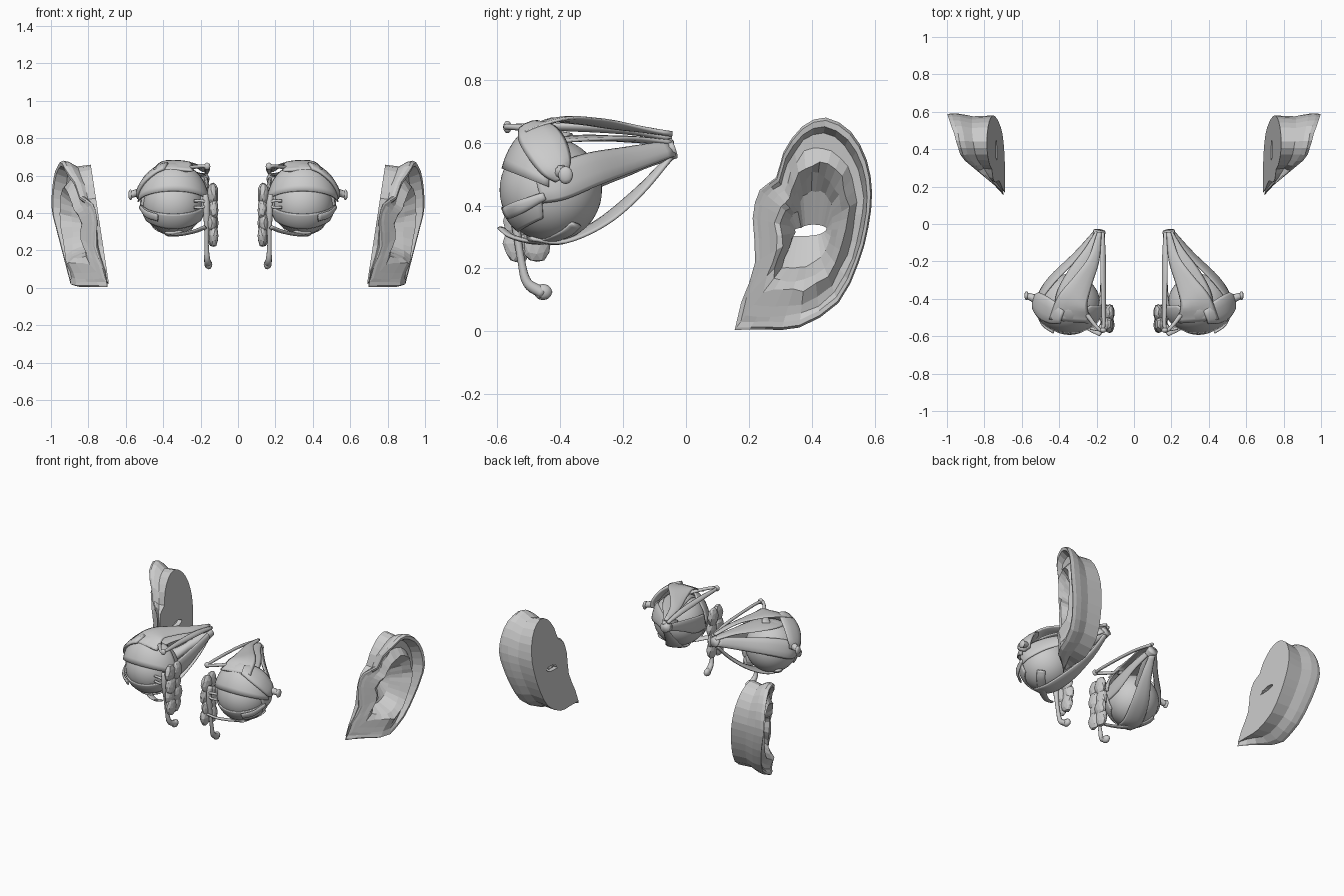
import bpy, bmesh, random
from math import sin, cos, pi, radians
from mathutils import Vector as V

if "Cube" in bpy.data.objects:
    bpy.data.objects.remove(bpy.data.objects["Cube"])

random.seed(4)
EYE = V((0.345, -0.43, 0.45))
APEX = V((0.185, -0.04, 0.58))


def both_sides(name, verts, faces, smooth=True):
    """Make a part on the +x side and its mirror image on the -x side."""
    for side, s in (("right", 1), ("left", -1)):
        me = bpy.data.meshes.new(name)
        me.from_pydata([(v[0] * s, v[1], v[2]) for v in verts], [], faces)
        bm = bmesh.new()
        bm.from_mesh(me)
        bmesh.ops.recalc_face_normals(bm, faces=bm.faces)
        bm.to_mesh(me)
        bm.free()
        me.polygons.foreach_set("use_smooth", [smooth] * len(me.polygons))
        bpy.context.collection.objects.link(bpy.data.objects.new(f"{name}_{side}", me))


def loft(rings, closed=False):
    """Join equal rings of points; cap the ends or close into a loop."""
    n, m = len(rings[0]), len(rings)
    verts = [p for r in rings for p in r]
    faces = [(i % m * n + j, i % m * n + (j + 1) % n, (i + 1) % m * n + (j + 1) % n, (i + 1) % m * n + j)
             for i in range(m if closed else m - 1) for j in range(n)]
    if not closed:
        faces += [tuple(range(n)), tuple(range((m - 1) * n, m * n))]
    return verts, faces


def spline(pts, k=5):
    """Catmull-Rom sampling of 3D points."""
    p = [V(q) for q in pts]
    p = [2 * p[0] - p[1]] + p + [2 * p[-1] - p[-2]]
    out = []
    for i in range(1, len(p) - 2):
        a, b, c, d = p[i - 1:i + 3]
        for j in range(k):
            t = j / k
            out.append(0.5 * (2 * b + (c - a) * t + (2 * a - 5 * b + 4 * c - d) * t * t
                              + (3 * b - a - 3 * c + d) * t ** 3))
    return out + [p[-2]]


def strap(name, pts, widths, thick, sides=10):
    """Flat muscle band lying around the axis from the apex to the eyeball."""
    path = spline(pts)
    wide = [w.x for w in spline([(w, 0, 0) for w in widths])]
    axis = EYE - APEX
    rings = []
    for i, p in enumerate(path):
        t = (path[min(i + 1, len(path) - 1)] - path[max(i - 1, 0)]).normalized()
        f = max(0, min(1, (p - APEX).dot(axis) / axis.length_squared))
        w = t.cross(p - (APEX + axis * f)).normalized()
        n = w.cross(t).normalized()
        th = min(thick, wide[i])
        rings.append([p + w * wide[i] * cos(2 * pi * j / sides) + n * th * sin(2 * pi * j / sides)
                      for j in range(sides)])
    both_sides(name, *loft(rings))


def blob(name, c, size, jitter=0, sub=3, smooth=True):
    """Ellipsoid, optionally lumpy."""
    bm = bmesh.new()
    bmesh.ops.create_icosphere(bm, subdivisions=sub, radius=1)
    vs = []
    for v in bm.verts:
        k = 1 + random.uniform(-jitter, jitter)
        vs.append([c[i] + v.co[i] * size[i] * k for i in range(3)])
    fs = [[v.index for v in f.verts] for f in bm.faces]
    bm.free()
    both_sides(name, vs, fs, smooth)


def lid(name, rad, lo, hi, span, thick=0.008):
    """Curved shell over the front of the eyeball between two elevations."""
    def pt(lon, e, r):
        return EYE + V(((rad[0] + r) * sin(lon) * cos(e), -(rad[1] + r) * cos(lon) * cos(e), (rad[2] + r) * sin(e)))
    rings = []
    for i in range(25):
        lon = radians(span) * (i / 12 - 1)
        c = cos(lon * 90 / (span + 8))
        es = [radians(lo * c + (hi * (0.55 + 0.45 * c) - lo * c) * j / 8) for j in range(9)]
        rings.append([pt(lon, e, 0) for e in es] + [pt(lon, e, -thick) for e in reversed(es)])
    both_sides(name, *loft(rings))


# Eyeball, nerve and the tendon ring behind it
blob("eyeball", EYE, (0.165, 0.163, 0.165), sub=4)
strap("optic_nerve", [APEX, (0.22, -0.15, 0.54), (0.3, -0.3, 0.48)], [0.03, 0.03, 0.04], 0.03)
strap("tendon_ring", [(0.185, -0.038, 0.583), (0.19, -0.075, 0.57)], [0.034, 0.033], 0.034)

# Rectus muscles
strap("lateral_rectus", [(0.2, -0.045, 0.583), (0.31, -0.17, 0.55), (0.44, -0.3, 0.515), (0.507, -0.4, 0.475),
                         (0.505, -0.47, 0.455)], [0.028, 0.042, 0.056, 0.058, 0.05], 0.012)
strap("medial_rectus", [(0.172, -0.045, 0.58), (0.165, -0.2, 0.535), (0.172, -0.36, 0.48), (0.19, -0.5, 0.455)],
      [0.02, 0.035, 0.055, 0.05], 0.011)
strap("superior_rectus", [(0.187, -0.045, 0.6), (0.23, -0.16, 0.61), (0.29, -0.28, 0.615), (0.335, -0.4, 0.61),
                          (0.345, -0.5, 0.59)], [0.02, 0.045, 0.07, 0.085, 0.07], 0.01)
strap("inferior_rectus", [(0.187, -0.045, 0.56), (0.22, -0.15, 0.445), (0.275, -0.27, 0.345), (0.325, -0.4, 0.288),
                          (0.345, -0.5, 0.298)], [0.018, 0.035, 0.055, 0.06, 0.05], 0.011)

# Lid-raising muscle and lids
strap("lid_raiser", [(0.185, -0.045, 0.628), (0.215, -0.19, 0.65), (0.275, -0.31, 0.668), (0.33, -0.42, 0.672),
                     (0.345, -0.52, 0.63)], [0.012, 0.032, 0.055, 0.085, 0.11], 0.009)
lid("upper_lid", (0.192, 0.165, 0.222), 18, 88, 88)
lid("lower_lid", (0.176, 0.168, 0.172), -19, -52, 80)

# Oblique muscles with the pulley
strap("superior_oblique", [(0.168, -0.045, 0.615), (0.165, -0.2, 0.64), (0.163, -0.4, 0.65), (0.165, -0.56, 0.65),
                           (0.2, -0.55, 0.65), (0.27, -0.46, 0.64), (0.34, -0.38, 0.618)],
      [0.01, 0.018, 0.016, 0.01, 0.01, 0.015, 0.03], 0.01)
blob("pulley", (0.165, -0.568, 0.65), (0.018, 0.014, 0.02), sub=2)
strap("inferior_oblique", [(0.175, -0.585, 0.325), (0.24, -0.55, 0.3), (0.34, -0.47, 0.284), (0.42, -0.39, 0.308),
                           (0.45, -0.35, 0.34)], [0.018, 0.02, 0.024, 0.028, 0.026], 0.008)

# Tear gland patch, outer ligament and its knob
strap("tear_gland", [(0.385, -0.5, 0.652), (0.435, -0.475, 0.632), (0.49, -0.445, 0.585), (0.525, -0.415, 0.525),
                     (0.525, -0.395, 0.485)], [0.04, 0.065, 0.07, 0.055, 0.025], 0.016)
strap("outer_ligament", [(0.5, -0.42, 0.505), (0.54, -0.395, 0.507), (0.573, -0.385, 0.498)],
      [0.035, 0.022, 0.018], 0.022)
blob("ligament_knob", (0.575, -0.383, 0.497), (0.012, 0.024, 0.029), sub=2)
strap("lid_corner_band", [(0.43, -0.575, 0.375), (0.49, -0.53, 0.395), (0.522, -0.45, 0.43)],
      [0.022, 0.022, 0.012], 0.008)

# Tear sac with its drain duct, and small canals to the lids
strap("tear_duct", [(0.175, -0.55, 0.5), (0.168, -0.55, 0.43), (0.168, -0.54, 0.33), (0.168, -0.525, 0.23),
                    (0.165, -0.505, 0.155), (0.158, -0.455, 0.122)],
      [0.014, 0.022, 0.014, 0.012, 0.016, 0.022], 0.018)
blob("duct_end", (0.157, -0.455, 0.125), (0.02, 0.03, 0.026), sub=2)
for n, z in (("upper", 0.465), ("lower", 0.43)):
    strap(f"{n}_tear_canal", [(0.168, -0.555, 0.45), (0.19, -0.565, z), (0.235, -0.558, z)], [0.008] * 3, 0.008, 6)

# Lumpy bone cells beside the nose
for i, z in enumerate((0.28, 0.35, 0.42, 0.5)):
    for j, y in enumerate((-0.535, -0.475)):
        blob(f"bone_cell_{i}{j}", (0.13 + 0.008 * ((i + j) % 2), y, z), (0.026, 0.046, 0.062),
             jitter=0.07, sub=2, smooth=False)

# Ears: outline as (y, z, bowl depth), smoothed to a loop
OUTLINE = spline([(0.155, 0.005, 0.1), (0.25, 0.006, 0.1), (0.36, 0.012, 0.2), (0.485, 0.09, 0.5), (0.55, 0.22, 0.9),
                  (0.58, 0.33, 1), (0.592, 0.44, 1), (0.575, 0.545, 1), (0.525, 0.635, 1), (0.445, 0.68, 1),
                  (0.37, 0.652, 1), (0.31, 0.57, 1), (0.287, 0.49, 0.8), (0.235, 0.45, 0.2), (0.212, 0.36, 0.1),
                  (0.22, 0.22, 0.2), (0.175, 0.09, 0.1)], 2)
CANAL = (0.395, 0.32)


def ear_x(y, z):
    """Flat inner side and outward flare of the ear at one spot."""
    base = 0.687 + 0.152 * z
    flare = 0.69 + (y - 0.16) * 1.2
    rim = min(flare, 0.93 + (y - 0.375) * 0.32, 0.89 + 0.26 * z, 1.0 - max(0, z - 0.58) * 0.5)
    return base, max(base + 0.012, rim)


def ear_ring(scale, fn, jitter=0.0, squash=(1, 1)):
    ring = []
    for y, z, d in OUTLINE:
        j = random.uniform(-jitter, jitter)
        yy = CANAL[0] + (y - CANAL[0]) * (scale + j) * squash[0]
        zz = CANAL[1] + (z - CANAL[1]) * (scale + j) * squash[1]
        ring.append((fn(*ear_x(yy, zz), d), yy, zz))
    return ring


SLIT = (2.2, 0.45)
ear = [ear_ring(0.12, lambda b, r, d: b, 0, SLIT),
       ear_ring(0.94, lambda b, r, d: b),
       ear_ring(0.91, lambda b, r, d: b + (r - b) * 0.45, 0.01),
       ear_ring(0.985, lambda b, r, d: b + (r - b) * 0.72),
       ear_ring(1.0, lambda b, r, d: b + (r - b) * 0.9),
       ear_ring(0.975, lambda b, r, d: r),
       ear_ring(0.92, lambda b, r, d: r - 0.004),
       ear_ring(0.86, lambda b, r, d: b + (r - b) * (1 - 0.3 * d), 0.015),
       ear_ring(0.75, lambda b, r, d: b + (r - b) * (1 - 0.32 * d), 0.025),
       ear_ring(0.61, lambda b, r, d: b + (r - b) * (1 - 0.1 * d), 0.03),
       ear_ring(0.5, lambda b, r, d: b + (r - b) * (0.85 - 0.2 * d), 0.03),
       ear_ring(0.36, lambda b, r, d: b + (r - b) * 0.35, 0.02),
       ear_ring(0.12, lambda b, r, d: b + 0.03, 0, SLIT)]
both_sides("ear", *loft(ear, closed=True), smooth=False)
